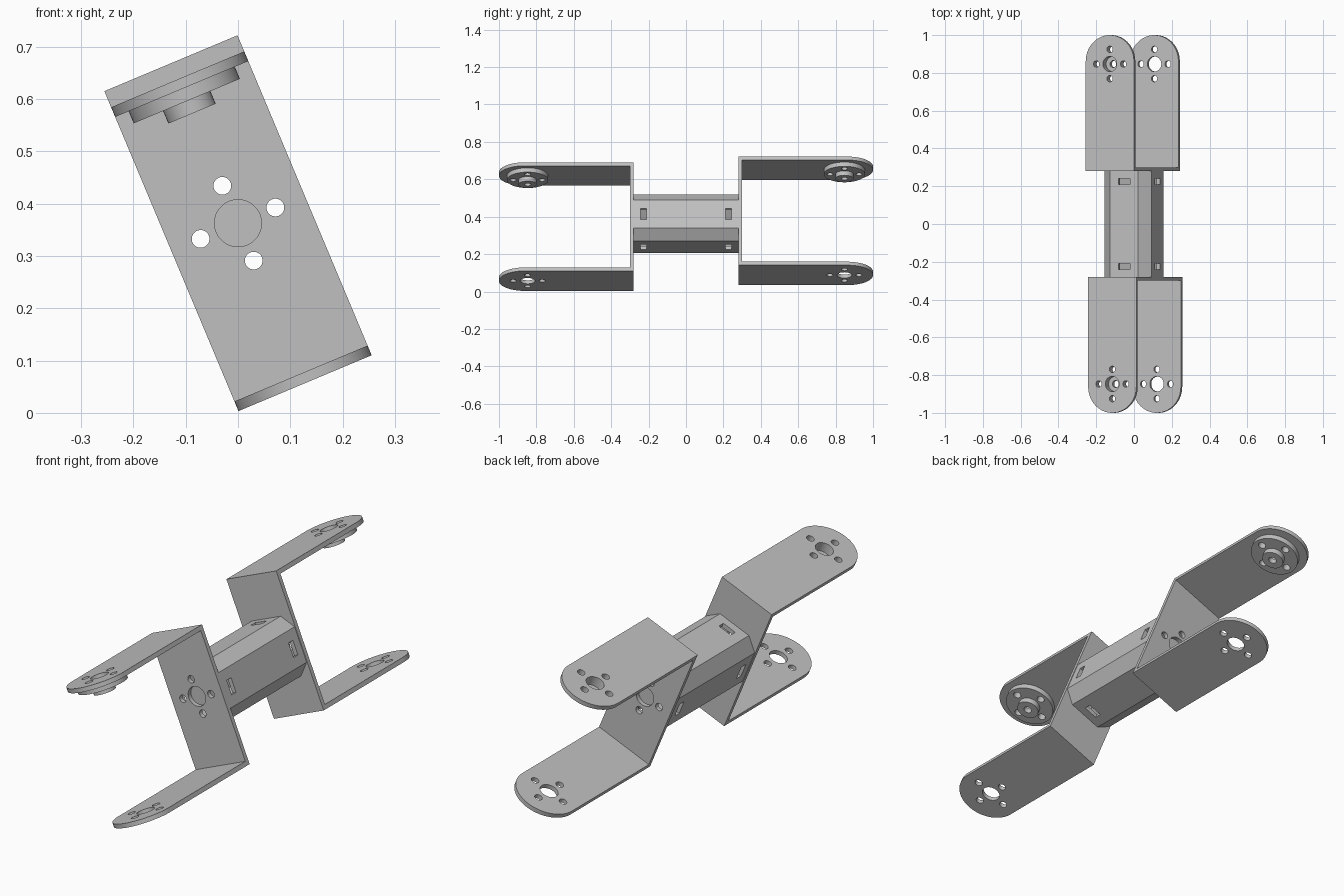
import bpy, bmesh
from math import sin, cos, pi, radians
from mathutils import Matrix, Vector

if "Cube" in bpy.data.objects:
    bpy.data.objects.remove(bpy.data.objects["Cube"])

# One grey metal
metal = bpy.data.materials.new("grey metal")
metal.use_nodes = True
GREY = (0.527, 0.527, 0.527, 1)
metal.diffuse_color = GREY
metal.node_tree.nodes["Principled BSDF"].inputs["Base Color"].default_value = GREY

# The whole assembly is rolled about its long axis
ROOT = Matrix.Translation((0, 0, 0.3625)) @ Matrix.Rotation(radians(-22.75), 4, 'Y')
UPRIGHT = Matrix.Rotation(pi / 2, 4, 'X')

HALF = 0.138       # half width of the brackets
THICK = 0.02       # sheet thickness
INNER, HOLE_Y = 0.28, 0.847
BOLT_RING, BOLT_R = 0.0775, 0.017


def circle(r, cx=0, cy=0, n=40):
    return [(cx + r * cos(2 * pi * i / n), cy + r * sin(2 * pi * i / n)) for i in range(n)]


def bolt_pattern(centre_r, cy=0):
    """Centre hole with four bolt holes around it."""
    loops = [circle(centre_r, 0, cy)]
    for i in range(4):
        a = i * pi / 2
        loops.append(circle(BOLT_R, BOLT_RING * cos(a), cy + BOLT_RING * sin(a), 24))
    return loops


def finish(name, mesh, matrix):
    bm = bmesh.new()
    bm.from_mesh(mesh)
    bmesh.ops.remove_doubles(bm, verts=bm.verts, dist=1e-5)
    bmesh.ops.recalc_face_normals(bm, faces=bm.faces)
    bm.to_mesh(mesh)
    bm.free()
    mesh.materials.clear()
    mesh.materials.append(metal)
    ob = bpy.data.objects.new(name, mesh)
    bpy.context.collection.objects.link(ob)
    ob.matrix_world = ROOT @ matrix
    bpy.ops.object.select_all(action='DESELECT')
    ob.select_set(True)
    bpy.context.view_layer.objects.active = ob
    bpy.ops.object.shade_smooth_by_angle(angle=radians(30))
    return ob


def evaluated_mesh(ob):
    deps = bpy.context.evaluated_depsgraph_get()
    return bpy.data.meshes.new_from_object(ob.evaluated_get(deps))


def sheet(name, loops, thickness, matrix):
    """Flat outline with holes, extruded evenly about its plane."""
    curve = bpy.data.curves.new(name, 'CURVE')
    curve.dimensions = '2D'
    curve.fill_mode = 'BOTH'
    curve.extrude = thickness / 2
    for loop in loops:
        s = curve.splines.new('POLY')
        s.points.add(len(loop) - 1)
        for p, (x, y) in zip(s.points, loop):
            p.co = (x, y, 0, 1)
        s.use_cyclic_u = True
    tmp = bpy.data.objects.new(name + " outline", curve)
    bpy.context.collection.objects.link(tmp)
    mesh = evaluated_mesh(tmp)
    bpy.data.objects.remove(tmp)
    return finish(name, mesh, matrix)


def rectangle(w, z0, z1):
    return [(-w, z0), (w, z0), (w, z1), (-w, z1)]


def arm_outline(s):
    n, start = 40, 1 - HALF
    tip = [(HALF * cos(pi * i / n), s * (start + HALF * sin(pi * i / n))) for i in range(n + 1)]
    return [(HALF, s * INNER)] + tip + [(-HALF, s * INNER)]


def octagon(h, c):
    return [(h, -c), (h, c), (c, h), (-c, h), (-h, c), (-h, -c), (-c, -h), (c, -h)]


# Two U-shaped brackets, each with a flanged hub under its upper arm
for side, s in (("front", -1), ("back", 1)):
    shift = s * 0.0167
    top, bottom = 0.3148 + shift, -0.3148 + shift

    sheet(side + "_bracket_plate",
          [rectangle(HALF, bottom + THICK, top - THICK)] + bolt_pattern(0.045),
          THICK, Matrix.Translation((0, s * (INNER + THICK / 2), 0)) @ UPRIGHT)
    for level, z in (("upper", top - THICK / 2), ("lower", bottom + THICK / 2)):
        sheet(f"{side}_{level}_arm", [arm_outline(s)] + bolt_pattern(0.04, s * HOLE_Y),
              THICK, Matrix.Translation((0, 0, z)))

    under = top - THICK
    sheet(side + "_hub_flange", [circle(0.11, n=64)] + bolt_pattern(0.04),
          0.025, Matrix.Translation((0, s * HOLE_Y, under - 0.0125)))
    sheet(side + "_hub_boss", [circle(0.049), circle(0.018, n=24)],
          0.026, Matrix.Translation((0, s * HOLE_Y, under - 0.038)))

    # Blind floor behind the central hole of the plate
    sheet(side + "_centre_plug", [circle(0.05)], 0.01,
          Matrix.Translation((0, s * (INNER - 0.005), 0)) @ UPRIGHT)

# Hollow eight-sided spine with a slot near both ends of each broad wall
spine = sheet("spine_tube", [octagon(0.135, 0.08), octagon(0.115, 0.072)], 2 * INNER, UPRIGHT)
bm = bmesh.new()
for i in range(4):
    for s in (-1, 1):
        m = (Matrix.Rotation(i * pi / 2, 4, 'Y') @ Matrix.Translation((0.125, s * 0.226, 0))
             @ Matrix.Diagonal(Vector((0.06, 0.032, 0.066, 1))))
        bmesh.ops.create_cube(bm, size=1, matrix=m)
slot_mesh = bpy.data.meshes.new("slot_cutter")
bm.to_mesh(slot_mesh)
bm.free()
cutter = bpy.data.objects.new("slot_cutter", slot_mesh)
bpy.context.collection.objects.link(cutter)
cutter.matrix_world = ROOT
cutter.hide_render = True
cut = spine.modifiers.new("slots", 'BOOLEAN')
cut.operation = 'DIFFERENCE'
cut.solver = 'EXACT'
cut.object = cutter
bpy.context.view_layer.update()
cut_mesh = evaluated_mesh(spine)
spine.modifiers.clear()
spine.data = cut_mesh
bpy.data.objects.remove(cutter)
